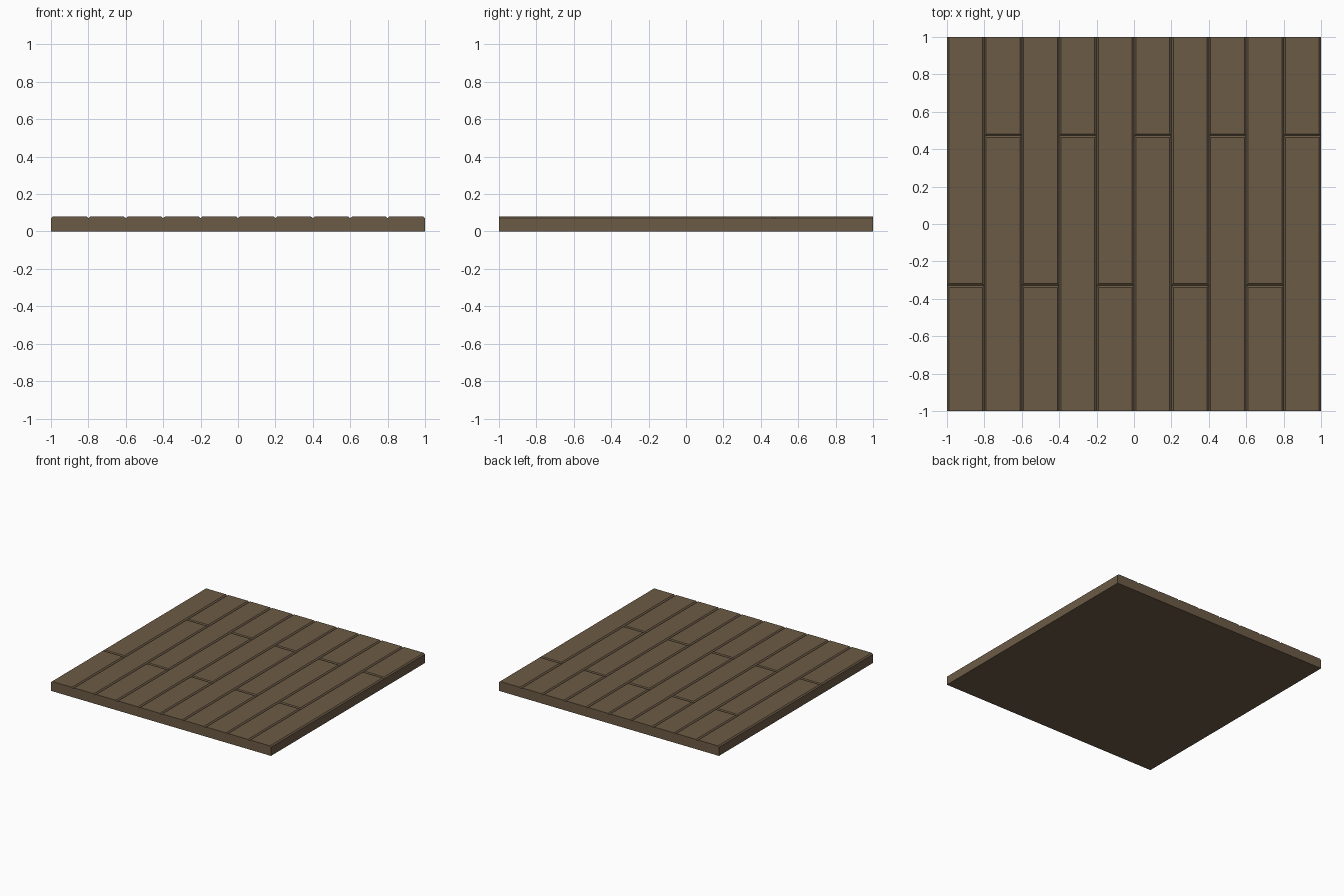
import bpy, bmesh

if "Cube" in bpy.data.objects:
    bpy.data.objects.remove(bpy.data.objects["Cube"])

COLS, W, TOP = 10, 0.2, 0.08
BEVEL, DEPTH = 0.01, 0.009
SEAM = TOP - DEPTH

wood = bpy.data.materials.new("dark_wood")
wood.diffuse_color = (0.15, 0.105, 0.06, 1)
wood.use_nodes = True
wood.node_tree.nodes["Principled BSDF"].inputs["Base Color"].default_value = wood.diffuse_color


def finish(bm, name):
    bmesh.ops.recalc_face_normals(bm, faces=bm.faces)
    mesh = bpy.data.meshes.new(name)
    bm.to_mesh(mesh)
    bm.free()
    mesh.materials.append(wood)
    bpy.context.collection.objects.link(bpy.data.objects.new(name, mesh))


def plank_top(bm, x0, x1, y0, y1):
    """Flat plank top with chamfers on the long sides and at inner butt joints."""
    b0 = BEVEL if y0 > -1 else 0
    b1 = BEVEL if y1 < 1 else 0
    low = [bm.verts.new((x, y, SEAM)) for x, y in
           ((x0, y0), (x1, y0), (x1, y1), (x0, y1))]
    high = [bm.verts.new((x, y, TOP)) for x, y in
            ((x0 + BEVEL, y0 + b0), (x1 - BEVEL, y0 + b0),
             (x1 - BEVEL, y1 - b1), (x0 + BEVEL, y1 - b1))]
    faces = [bm.faces.new(high)]
    for i in range(4):
        j = (i + 1) % 4
        faces.append(bm.faces.new((low[i], low[j], high[j], high[i])))


# Planks: ten columns, butt joints alternating between two positions
bm = bmesh.new()
for c in range(COLS):
    x0 = -1 + c * W
    joint = 0.472 if c % 2 else -0.329
    plank_top(bm, x0, x0 + W, -1, joint)
    plank_top(bm, x0, x0 + W, joint, 1)
finish(bm, "floor_planks")

# Body below the seams: open-topped slab
bm = bmesh.new()
bmesh.ops.create_cube(bm, size=1)
for v in bm.verts:
    v.co = (v.co.x * 2, v.co.y * 2, (v.co.z + 0.5) * SEAM)
lid = [f for f in bm.faces if f.calc_center_median().z > SEAM - 0.001]
bmesh.ops.delete(bm, geom=lid, context='FACES_ONLY')
finish(bm, "floor_body")
